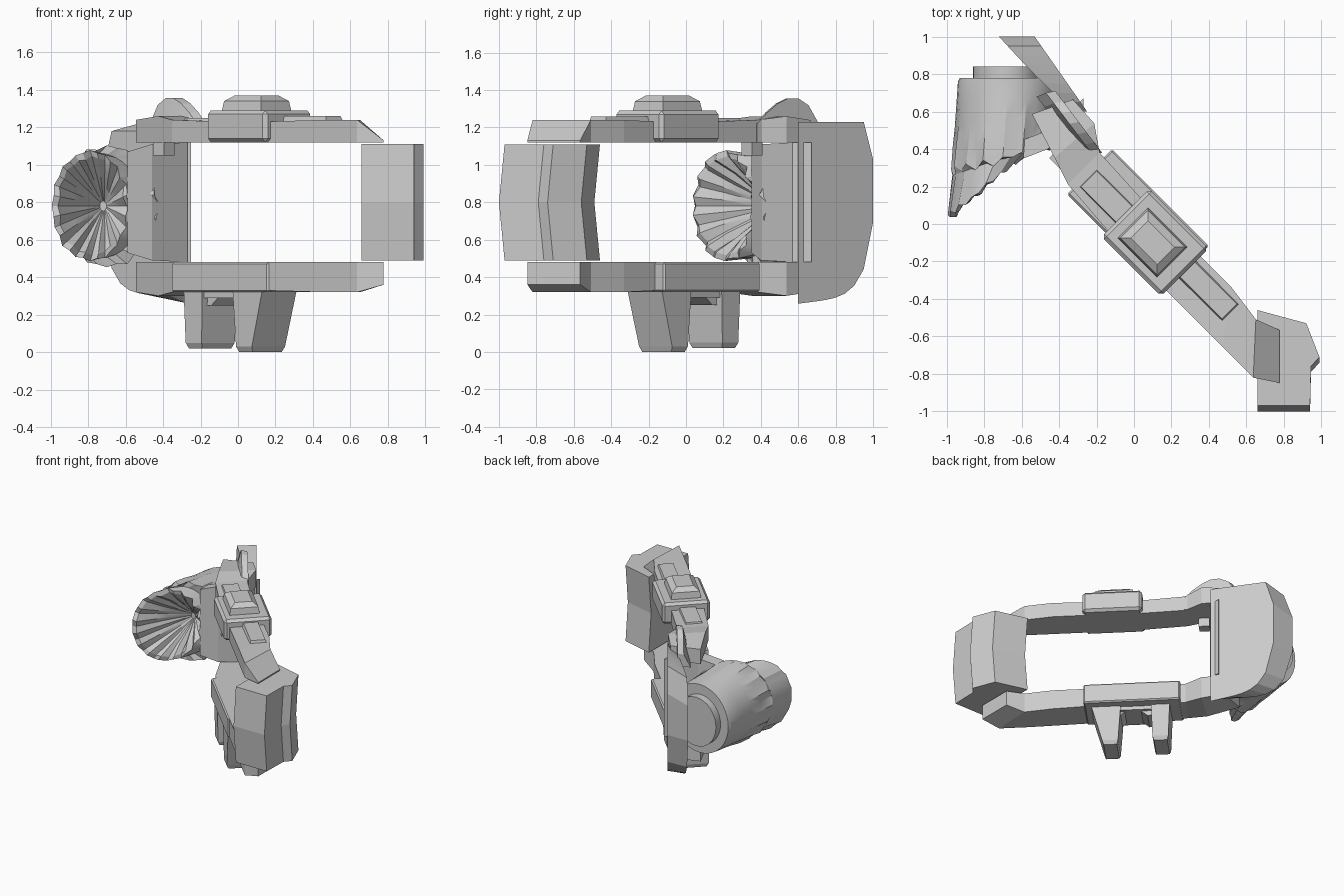
import bpy, bmesh, math, random

random.seed(4)
if "Cube" in bpy.data.objects:
    bpy.data.objects.remove(bpy.data.objects["Cube"])

grey = bpy.data.materials.new("plain_grey")
grey.use_nodes = True
shade = (0.6, 0.6, 0.6, 1)
grey.diffuse_color = shade
grey.node_tree.nodes["Principled BSDF"].inputs["Base Color"].default_value = shade

MIDDLE = 0.8        # height of the centre of the frame
WINDOW = 0.32       # half height of the opening
RAIL = 0.12         # thickness of the two rails
BOX_EDGE = 0.66     # inner side of the end box


def diag(along, across):
    """Plan point from distance along and across the diagonal frame."""
    root = math.sqrt(2)
    return ((along + across) / root, (across - along) / root)


def steps(count):
    return [i / count for i in range(count + 1)]


def mix(start, end, t):
    return start + (end - start) * t


def loft(name, rings, bevel=0):
    """Skin a list of equal rings and cap both ends."""
    bm = bmesh.new()
    verts = [[bm.verts.new(point) for point in ring] for ring in rings]
    for low, high in zip(verts, verts[1:]):
        for i in range(len(low)):
            bm.faces.new((low[i - 1], low[i], high[i], high[i - 1]))
    bm.faces.new(verts[0])
    bm.faces.new(verts[-1])
    bmesh.ops.recalc_face_normals(bm, faces=bm.faces)
    mesh = bpy.data.meshes.new(name)
    bm.to_mesh(mesh)
    bm.free()
    mesh.materials.append(grey)
    part = bpy.data.objects.new(name, mesh)
    bpy.context.collection.objects.link(part)
    if bevel:
        chamfer = part.modifiers.new("chamfer", "BEVEL")
        chamfer.width, chamfer.segments = bevel, 1
    return part


def oblong(along, across, length, depth, z):
    """Level rectangle turned to the diagonal frame."""
    corners = ((-1, -1), (1, -1), (1, 1), (-1, 1))
    return [(*diag(along + i * length / 2, across + j * depth / 2), z) for i, j in corners]


def block(name, along, across, length, depth, bottom, top, bevel=0, taper=0):
    """Diagonal box whose top is drawn in by the taper."""
    return loft(name, [oblong(along, across, length, depth, bottom),
                       oblong(along, across, length - taper, depth - taper, top)], bevel)


def rail(name, side, stations):
    """Bar above or below the window: near end, far end, outer thickness."""
    inner = MIDDLE + side * WINDOW
    rings = []
    for near, far, thick in stations:
        outer = inner + side * thick
        rings.append([(*diag(*near), inner), (*diag(*far), inner),
                      (*diag(*far), outer), (*diag(*near), outer)])
    return loft(name, rings)


# Clamp blocks at the middle of the top and bottom rails
roof = MIDDLE + WINDOW
floor = MIDDLE - WINDOW
block("upper_block", 0.15, 0.01, 0.45, 0.36, roof, 1.29, bevel=0.02)
block("top_button", 0.14, 0, 0.3, 0.23, 1.28, 1.34, taper=0.02)
block("button_cap", 0.14, 0, 0.28, 0.21, 1.34, 1.37, taper=0.08)
block("lower_block", 0, 0.03, 0.73, 0.34, floor - 0.16, floor, bevel=0.01)

# Clip with two tapering prongs joined by an arch
block("clip_bridge", 0, 0, 0.55, 0.23, 0.29, 0.33)
for name, top, foot, width, tip in (("left_prong", 0.2, 0.17, 0.22, 0),
                                    ("right_prong", -0.21, -0.21, 0.14, 0.02)):
    loft(name, [oblong(foot, 0, 0.1, 0.22, tip),
                oblong(foot, 0, 0.12, 0.25, tip + 0.03),
                oblong(top, 0, width, 0.26, 0.32)])
for name, side in (("left_gusset", 1), ("right_gusset", -1)):
    loft(name, [oblong(side * 0.13, 0, 0.04, 0.18, 0.25),
                oblong(side * 0.1, 0, 0.1, 0.18, 0.3)])

# Matching rails above and below the window
for level, side in (("upper", 1), ("lower", -1)):
    slim = RAIL if side > 0 else RAIL + 0.04
    tip = 0.01 if side > 0 else RAIL
    rail(level + "_left_rail", side, [
        ((0.3, -0.13), (0.3, 0.13), slim - 0.01),
        ((0.8, -0.13), (0.6, 0.13), slim),
        ((1.03, -0.13), (0.82, 0.1), slim),
        ((1.15, -0.05), (0.95, 0.15), tip)])
    rail(level + "_right_rail", side, [
        ((0, -0.13), (0, 0.12), slim - 0.01),
        ((-0.4, -0.1), (-0.4, 0.14), slim),
        ((-0.55, -0.05), (-0.53, 0.23), slim + 0.02),
        ((-0.8, 0.03), (-0.7, 0.24), slim)])

# Thin raised plates on the upper rail, and a small bracket under it
block("left_rail_plate", 0.5, 0.03, 0.4, 0.13, 1.23, 1.26, taper=0.02)
block("right_rail_plate", -0.2, 0, 0.3, 0.14, 1.22, 1.25, taper=0.02)
block("small_bracket", -0.53, -0.03, 0.08, 0.08, 1.05, roof)

# Wide plate, thickening and rounding off towards the back
rings = []
for t in steps(8):
    x, y = mix(-0.25, -0.53, t), mix(0.6, 1, t)
    thick = 0.03 + 0.16 * math.sqrt(t)
    low = MIDDLE - 0.48 * math.sqrt(1.05 - t ** 5)
    high = MIDDLE + 0.43 - 1.6 * max(0, t - 0.875)
    rings.append([(x, y, low - 0.05 * (1 - t)), (x - thick, y, low),
                  (x - thick, y, high - 0.05), (x, y, high)])
loft("wide_plate", rings)

# Fin rising over the plate
rings = []
for t in steps(6):
    x, y = mix(-0.17, -0.42, t), mix(0.38, 0.71, t)
    crest = 1.22 + 0.14 * max(0, math.sin(math.pi * t ** 1.3)) ** 0.7
    rings.append([(x, y, roof), (x - 0.1, y - 0.03, roof),
                  (x - 0.05, y - 0.01, crest), (x, y, crest)])
loft("fin", rings)

# Flank closing the gap between the horn and the wide plate
rings = []
for x, front, half in ((-0.59, 0.35, 0.27), (-0.46, 0.4, 0.31), (-0.27, 0.57, WINDOW)):
    rings.append([(x, front, MIDDLE - half), (x, front + 0.1, MIDDLE - half),
                  (x, front + 0.1, MIDDLE + half), (x, front, MIDDLE + half)])
loft("horn_flank", rings)


def slab(name, plan):
    """Upright prism pushed forward at mid height."""
    return loft(name, [[(x, y - push, MIDDLE + side * (WINDOW - 0.01)) for x, y in plan]
                       for side, push in ((-1, 0), (0, 0.03), (1, 0))])


# End box with a bent shell wrapped around its back
outside = [(BOX_EDGE, -0.46), (0.92, -0.53), (0.99, -0.71)]
inside = [(max(x - 0.045, BOX_EDGE), y - 0.05) for x, y in reversed(outside)]
slab("end_shell", outside + inside)
slab("end_box", inside + [(BOX_EDGE, -0.97), (0.94, -0.97)])


def oval(x, width, height, y, tilt=0, ragged=0):
    """Upright ring, tilted towards the outer side, with a jagged edge."""
    count = 32
    ring = []
    for i in range(count):
        turn = math.tau * i / count
        jag = ragged * ((-1) ** i * 0.6 + random.uniform(-0.5, 0.5))
        ring.append((x + (width + jag / 2) * math.cos(turn),
                     y + tilt * math.cos(turn) + jag,
                     MIDDLE - 0.02 + (height + jag / 2) * math.sin(turn)))
    return ring


# Horn: stepped base, barrel, ragged collar, petals and pleated funnel
horn = [oval(-0.68, 0.18, 0.2, y) for y in (0.84, 0.78)]
horn += [oval(-0.67, 0.26, 0.28, 0.78)]
for t in steps(4):
    horn.append(oval(mix(-0.67, -0.7, t), 0.27, mix(0.28, 0.32, t),
                     mix(0.76, 0.35, t), 0.07 * t, 0.03 * t * t))
horn.append(oval(-0.74, 0.23, 0.28, 0.34, tilt=0.08))
horn.append(oval(-0.79, 0.2, 0.29, 0.2, tilt=0.16, ragged=0.02))
for t in steps(3):
    shrink = 1 - 0.9 * t
    horn.append(oval(mix(-0.78, -0.72, t), 0.18 * shrink, 0.26 * shrink,
                     mix(0.21, 0.45, t), 0.16 * (1 - t), 0.02 * (1 - t)))
ragged_horn = loft("ragged_horn", horn)
bpy.context.view_layer.objects.active = ragged_horn
ragged_horn.select_set(True)
bpy.ops.object.shade_smooth_by_angle(angle=math.radians(22))
